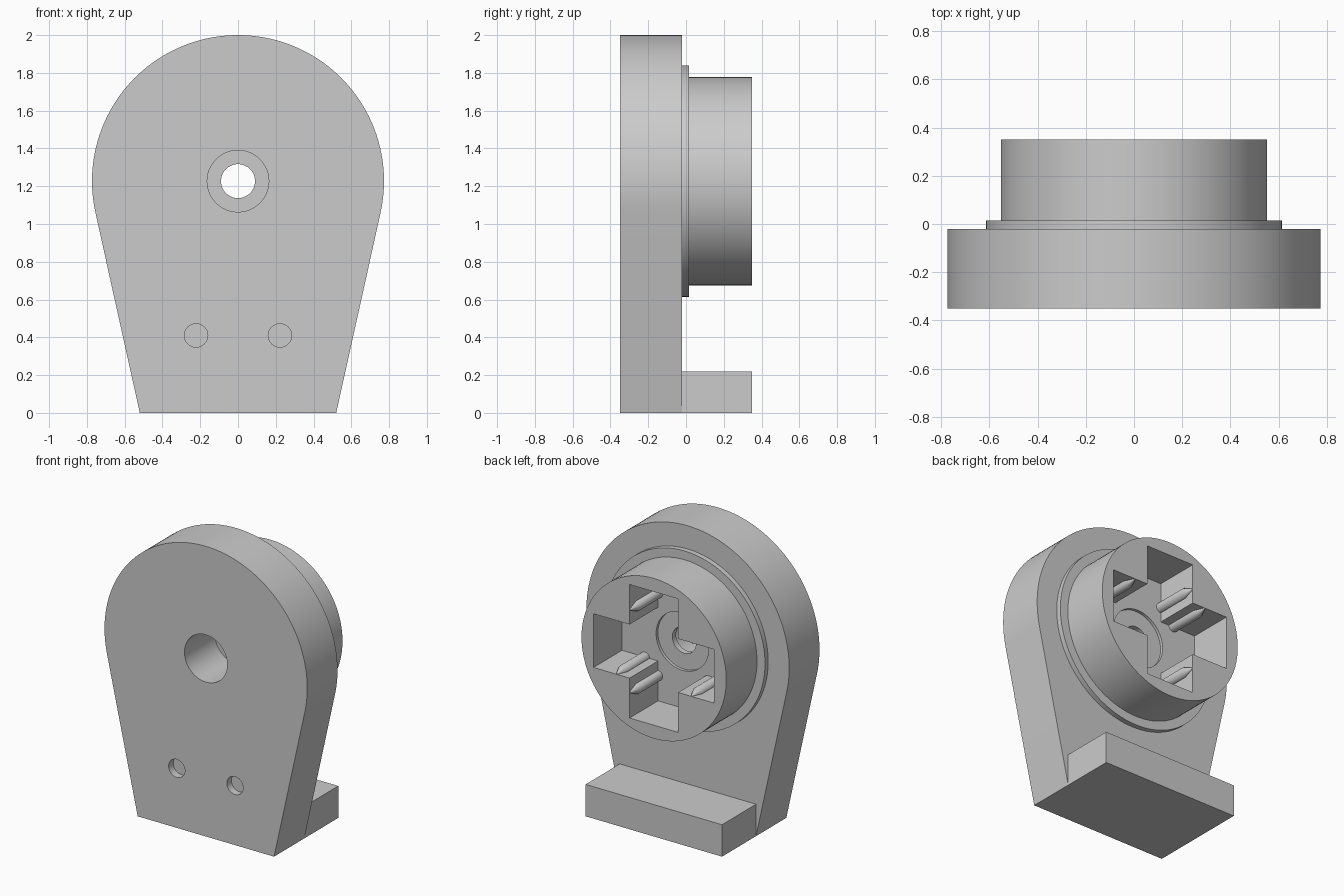
import bpy, bmesh, math

if "Cube" in bpy.data.objects:
    bpy.data.objects.remove(bpy.data.objects["Cube"], do_unlink=True)

grey = bpy.data.materials.new("plain grey")
grey.use_nodes = True
COLOUR = (0.6, 0.6, 0.6, 1)
grey.diffuse_color = COLOUR
grey.node_tree.nodes["Principled BSDF"].inputs["Base Color"].default_value = COLOUR

AXIS_Z = 1.227                    # height of the main axis
ROUND = 0.773                     # radius of the plate's round head
FOOT_X = 0.52                     # half width at the base
FRONT, PLATE_BACK, BACK = -0.35, -0.02, 0.35


def disc(r, cx=0, cz=AXIS_Z, n=96):
    return [(cx + r * math.cos(2 * math.pi * i / n),
             cz + r * math.sin(2 * math.pi * i / n)) for i in range(n)]


def box(w, h, cz=AXIS_Z):
    return [(-w, cz - h), (w, cz - h), (w, cz + h), (-w, cz + h)]


def loft(name, sections):
    """Solid through matching (y, outline) sections along y."""
    bm = bmesh.new()
    rings = [[bm.verts.new((x, y, z)) for x, z in pts] for y, pts in sections]
    n = len(rings[0])
    for a, b in zip(rings, rings[1:]):
        for i in range(n):
            j = (i + 1) % n
            bm.faces.new((a[i], a[j], b[j], b[i]))
    bm.faces.new(rings[0])
    bm.faces.new(rings[-1])
    bmesh.ops.recalc_face_normals(bm, faces=bm.faces)
    mesh = bpy.data.meshes.new(name)
    bm.to_mesh(mesh)
    bm.free()
    mesh.materials.append(grey)
    obj = bpy.data.objects.new(name, mesh)
    bpy.context.collection.objects.link(obj)
    return obj


def activate(obj):
    bpy.ops.object.select_all(action="DESELECT")
    obj.select_set(True)
    bpy.context.view_layer.objects.active = obj


def cut(obj, outline, y0, y1):
    cutter = loft("cutter", [(y0, outline), (y1, outline)])
    cutter.hide_render = True
    activate(obj)
    mod = obj.modifiers.new("cut", "BOOLEAN")
    mod.operation, mod.solver, mod.object = "DIFFERENCE", "EXACT", cutter
    bpy.ops.object.modifier_apply(modifier=mod.name)
    bpy.data.objects.remove(cutter, do_unlink=True)


def smooth(obj):
    activate(obj)
    bpy.ops.object.shade_smooth_by_angle(angle=math.radians(25))


# Plate: round head with straight sides tangent to it
start = math.atan2(-AXIS_Z, FOOT_X) + math.acos(ROUND / math.hypot(FOOT_X, AXIS_Z))
steps = 80
outline = [(-FOOT_X, 0), (FOOT_X, 0)]
for i in range(steps + 1):
    a = start + (math.pi - 2 * start) * i / steps
    outline.append((ROUND * math.cos(a), AXIS_Z + ROUND * math.sin(a)))
plate = loft("back_plate", [(FRONT, outline), (PLATE_BACK, outline)])
cut(plate, disc(0.163), FRONT - 0.1, PLATE_BACK + 0.1)
for side in (-1, 1):              # blind screw holes
    cut(plate, disc(0.062, side * 0.222, 0.41, 32), FRONT - 0.1, FRONT + 0.05)
smooth(plate)

# Foot ledge
foot_outline = box(FOOT_X, 0.11, 0.11)
loft("foot", [(PLATE_BACK, foot_outline), (BACK, foot_outline)])

# Socket housing: flange and drum with a cross-shaped pocket
SLOT, REACH, FLOOR = 0.185, 0.46, 0.04
housing = loft("socket_housing", [(PLATE_BACK, disc(0.613)), (0.015, disc(0.613)),
                                  (0.015, disc(0.552)), (BACK, disc(0.552))])
s, r = SLOT, REACH
cross = [(s, s), (s, r), (-s, r), (-s, s), (-r, s), (-r, -s),
         (-s, -s), (-s, -r), (s, -r), (s, -s), (r, -s), (r, s)]
cut(housing, [(x, AXIS_Z + z) for x, z in cross], FLOOR, BACK + 0.1)
cut(housing, disc(0.2), 0.02, FLOOR + 0.005)
cut(housing, disc(0.09), PLATE_BACK - 0.1, 0.1)
smooth(housing)

# Pointed pins half sunk into the pocket's side walls
PIN, OFFSET = 0.035, 0.285
for sx in (-1, 1):
    for sz in (-1, 1):
        for kind, x, z in (("upright", SLOT, OFFSET), ("sideways", OFFSET, SLOT)):
            cx, cz = sx * x, AXIS_Z + sz * z
            pin = loft("contact_pin_" + kind,
                       [(FLOOR - 0.01, disc(PIN, cx, cz, 24)),
                        (BACK - 0.07, disc(PIN, cx, cz, 24)),
                        (BACK - 0.002, disc(0.004, cx, cz, 24))])
            smooth(pin)
